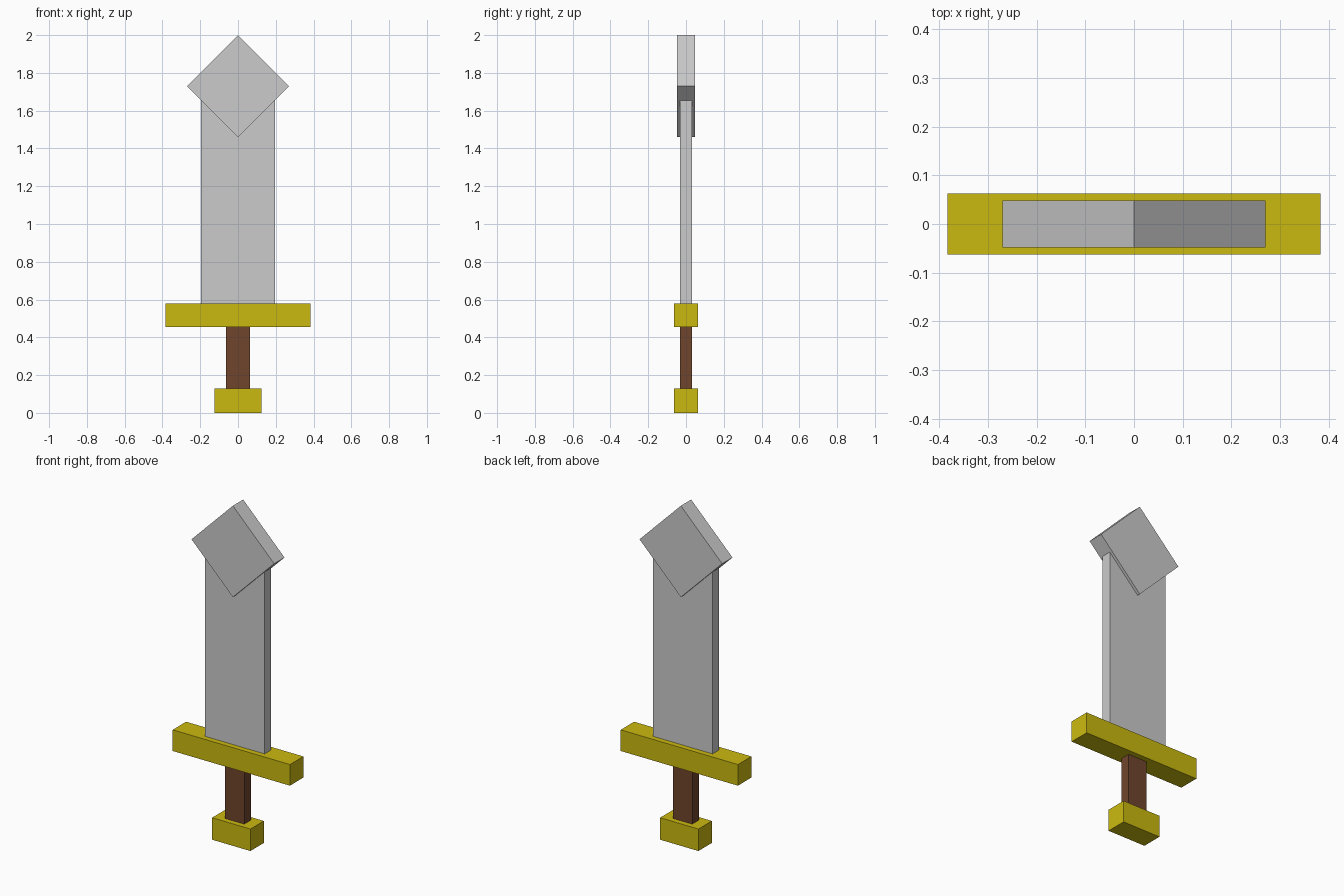
import bpy
import math

cube = bpy.data.objects.get("Cube")
if cube:
    bpy.data.objects.remove(cube, do_unlink=True)


def material(name, rgb):
    mat = bpy.data.materials.new(name)
    mat.use_nodes = True
    mat.diffuse_color = (*rgb, 1)
    bsdf = next(n for n in mat.node_tree.nodes if n.type == "BSDF_PRINCIPLED")
    bsdf.inputs["Base Color"].default_value = (*rgb, 1)
    return mat


def block(name, size, bottom, mat, turn=0):
    """Box centred on x and y, standing at the given height before turning."""
    bpy.ops.mesh.primitive_cube_add(size=1, location=(0, 0, bottom + size[2] / 2))
    ob = bpy.context.object
    ob.name = name
    ob.scale = size
    ob.rotation_euler.y = turn
    ob.data.materials.append(mat)
    return ob


steel = material("steel grey", (0.6, 0.6, 0.6))
gold = material("gold yellow", (0.6, 0.49, 0.005))
leather = material("leather brown", (0.16, 0.06, 0.025))

# Handle: pommel, grip and crossguard
block("pommel", (0.25, 0.125, 0.13), 0, gold)
block("grip", (0.125, 0.061, 0.36), 0.11, leather)
block("crossguard", (0.766, 0.125, 0.125), 0.455, gold)

# Blade with a thicker square tip standing on its corner
block("blade", (0.39, 0.061, 1.16), 0.55, steel)
side = 0.27 * math.sqrt(2)
block("blade_tip", (side, 0.096, side), 1.73 - side / 2, steel, math.radians(45))
